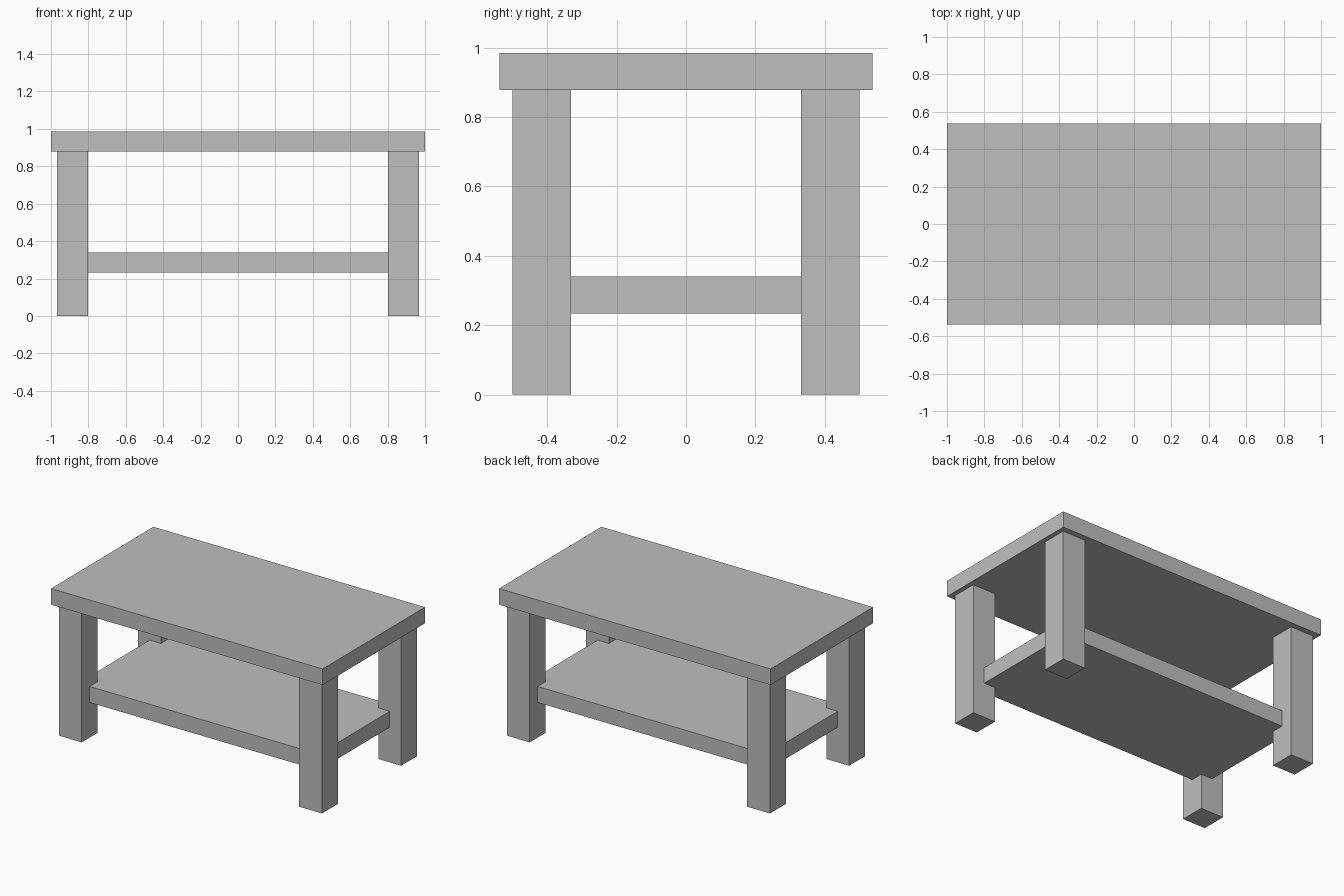
import bpy

cube = bpy.data.objects.get("Cube")
if cube:
    bpy.data.objects.remove(cube, do_unlink=True)

# Single plain grey material
GREY = (0.52, 0.52, 0.52, 1.0)
grey = bpy.data.materials.new("plain grey")
grey.use_nodes = True
grey.diffuse_color = GREY
grey.node_tree.nodes["Principled BSDF"].inputs["Base Color"].default_value = GREY

TOP_Z, TOP_UNDERSIDE = 0.985, 0.878
LEG_X, LEG_Y, LEG_SIZE = 0.885, 0.416, 0.168


def box(name, size, x, y, bottom):
    """Box of the given size resting on the height bottom."""
    bpy.ops.mesh.primitive_cube_add(size=1, location=(x, y, bottom + size[2] / 2))
    obj = bpy.context.object
    obj.name = name
    obj.scale = size
    bpy.ops.object.transform_apply(location=False, rotation=False, scale=True)
    obj.data.materials.append(grey)
    return obj


# Table top
box("table_top", (2, 1.076, TOP_Z - TOP_UNDERSIDE), 0, 0, TOP_UNDERSIDE)

# Lower shelf, its corners let into the centres of the legs
box("lower_shelf", (2 * LEG_X, 2 * LEG_Y, 0.107), 0, 0, 0.233)

# Four square legs
for end, sy in (("front", -1), ("back", 1)):
    for side, sx in (("right", -1), ("left", 1)):
        box(f"{end}_{side}_leg", (LEG_SIZE, LEG_SIZE, TOP_UNDERSIDE),
            sx * LEG_X, sy * LEG_Y, 0)
